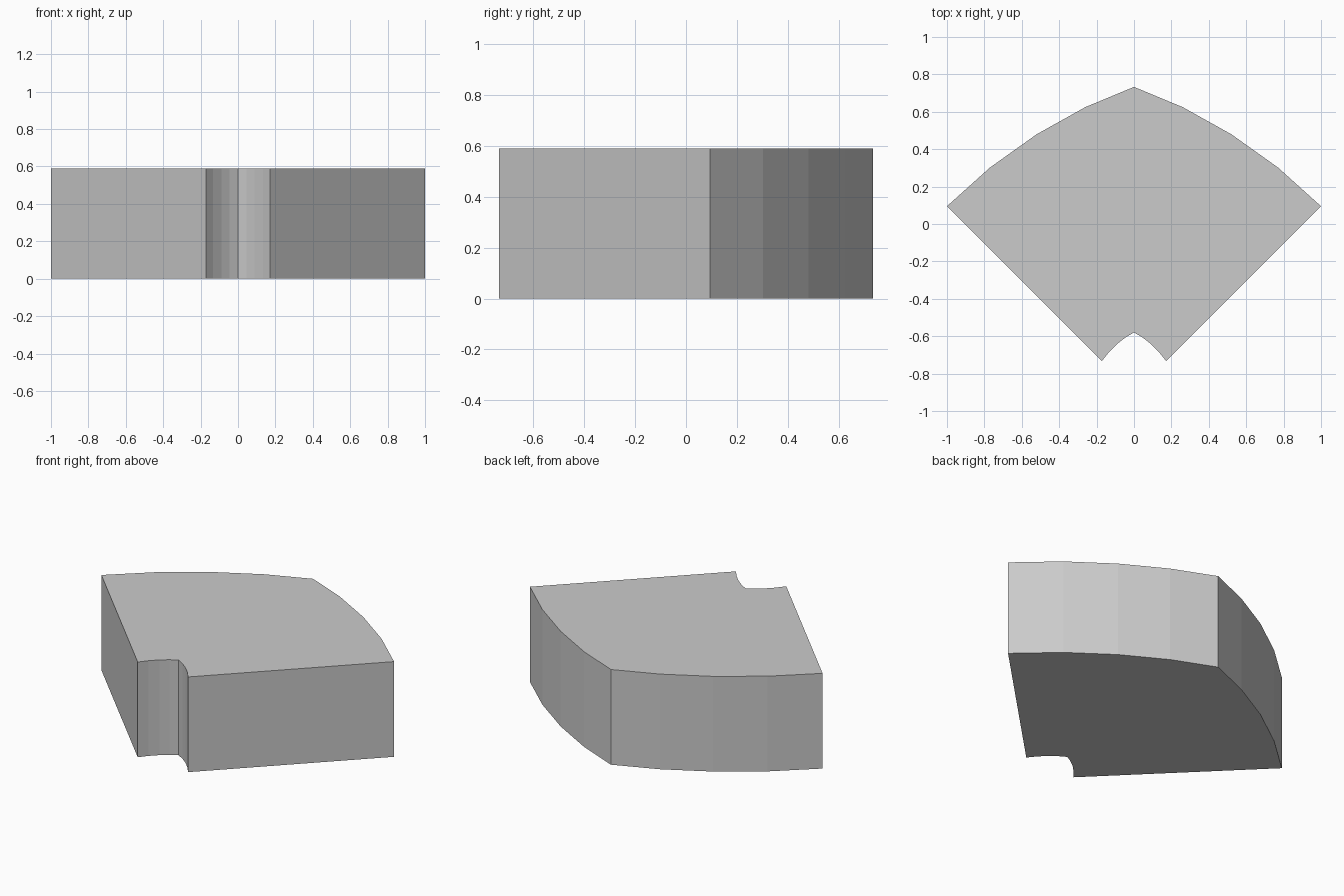
import bpy, bmesh

if "Cube" in bpy.data.objects:
    bpy.data.objects.remove(bpy.data.objects["Cube"])

HEIGHT = 0.588

# Right half of the plan: faceted outer arc, straight 45 degree side, faceted inner notch
outer = [(0, 0.733), (0.26, 0.625), (0.52, 0.48), (0.77, 0.302), (1.0, 0.095)]
drop = outer[0][1] - outer[-1][1]
inner = [(0.172 * x, -0.58 - 0.153 * (outer[0][1] - y) / drop) for x, y in reversed(outer)]
half = outer + inner

# Mirror the half to close the outline (points on the centre line are shared)
outline = half + [(-x, y) for x, y in reversed(half[1:-1])]

# Extrude the plan into a wedge block
bm = bmesh.new()
base = bm.faces.new([bm.verts.new((x, y, 0)) for x, y in outline])
top = bmesh.ops.extrude_face_region(bm, geom=[base], use_keep_orig=True)["geom"]
bmesh.ops.translate(bm, vec=(0, 0, HEIGHT),
                    verts=[v for v in top if isinstance(v, bmesh.types.BMVert)])
bmesh.ops.recalc_face_normals(bm, faces=bm.faces)

mesh = bpy.data.meshes.new("curved_wedge_block")
bm.to_mesh(mesh)
bm.free()
block = bpy.data.objects.new("curved_wedge_block", mesh)
bpy.context.collection.objects.link(block)
